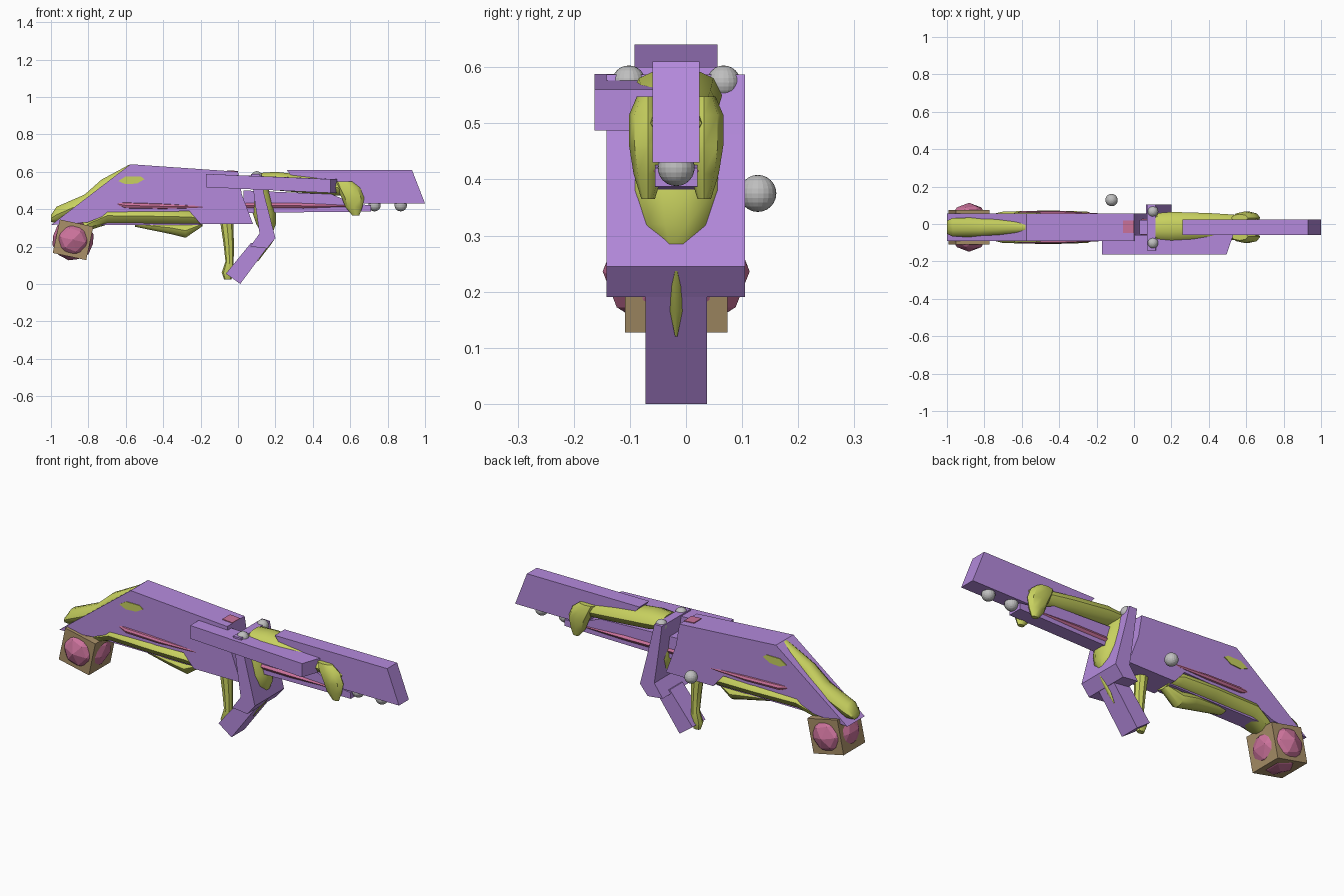
import bpy, bmesh, math
from mathutils import Matrix

CY = -0.0175  # symmetry plane of the main body


def material(name, rgb):
    m = bpy.data.materials.new(name)
    m.diffuse_color = (*rgb, 1)
    return m


PURPLE = material("purple shell", (0.46, 0.255, 0.72))
OLIVE = material("olive yellow", (0.58, 0.64, 0.115))
PINK = material("pink", (0.60, 0.17, 0.33))
TAN = material("tan", (0.40, 0.28, 0.14))
GREY = material("grey", (0.52, 0.52, 0.52))


def finish(bm, name, mat, angle=None):
    bmesh.ops.recalc_face_normals(bm, faces=bm.faces[:])
    me = bpy.data.meshes.new(name)
    bm.to_mesh(me)
    bm.free()
    me.materials.append(mat)
    ob = bpy.data.objects.new(name, me)
    bpy.context.collection.objects.link(ob)
    if angle:
        bpy.context.view_layer.objects.active = ob
        ob.select_set(True)
        bpy.ops.object.shade_smooth_by_angle(angle=math.radians(angle))
        ob.select_set(False)
    return ob


def prism(name, profile, y0, y1, mat):
    """Extrude an (x, z) outline from y0 to y1."""
    bm = bmesh.new()
    f = bm.faces.new([bm.verts.new((x, y0, z)) for x, z in profile])
    ex = bmesh.ops.extrude_face_region(bm, geom=[f])
    for v in ex["geom"]:
        if isinstance(v, bmesh.types.BMVert):
            v.co.y = y1
    return finish(bm, name, mat)


def loft(name, stations, mat, along="x", y=CY, n=10):
    """Skin elliptical rings (x, z, half y, half size across)."""
    bm = bmesh.new()
    rings = []
    for x, z, hy, h in stations:
        ring = []
        for i in range(n):
            a = 2 * math.pi * i / n
            s, c = h * math.sin(a), hy * math.cos(a)
            p = (x, y + c, z + s) if along == "x" else (x + s, y + c, z)
            ring.append(bm.verts.new(p))
        rings.append(ring)
    for a, b in zip(rings, rings[1:]):
        for i in range(n):
            bm.faces.new((a[i], a[(i + 1) % n], b[(i + 1) % n], b[i]))
    bm.faces.new(rings[0])
    bm.faces.new(rings[-1])
    return finish(bm, name, mat, 40)


def ball(name, x, y, z, r):
    bm = bmesh.new()
    bmesh.ops.create_uvsphere(bm, u_segments=20, v_segments=12, radius=r,
                              matrix=Matrix.Translation((x, y, z)))
    finish(bm, name, GREY)


# Main body shell
prism("main_body", [(-1, 0.315), (-0.575, 0.64), (0, 0.60), (0.02, 0.48), (0.08, 0.32),
                    (-0.2, 0.32), (-0.26, 0.39), (-0.68, 0.38), (-0.8, 0.33)],
      CY - 0.074, CY + 0.074, PURPLE)
prism("belly_plate", [(-0.8, 0.335), (-0.2, 0.33), (-0.2, 0.315), (-0.8, 0.315)],
      CY - 0.045, CY + 0.045, PURPLE)
prism("top_inset", [(-0.06, 0.60), (-0.06, 0.608), (0, 0.604), (0, 0.58)],
      CY - 0.03, CY + 0.035, PINK)

# Olive padding along the sloping back
loft("rear_pad", [(-1, 0.35, 0.035, 0.02), (-0.97, 0.37, 0.05, 0.045), (-0.82, 0.435, 0.052, 0.045),
                  (-0.73, 0.51, 0.045, 0.05), (-0.58, 0.61, 0.03, 0.03)], OLIVE)
# Olive belly and its rounded bump
loft("belly", [(-0.86, 0.29, 0.03, 0.02), (-0.78, 0.33, 0.065, 0.04), (-0.70, 0.365, 0.084, 0.05),
               (-0.45, 0.362, 0.09, 0.047), (-0.25, 0.358, 0.084, 0.045),
               (-0.19, 0.34, 0.06, 0.03)], OLIVE)
loft("belly_bump", [(-0.55, 0.32, 0.03, 0.015), (-0.36, 0.30, 0.05, 0.035),
                    (-0.28, 0.285, 0.045, 0.04), (-0.19, 0.32, 0.025, 0.012)], OLIVE)

for side in (-1, 1):
    tag = "near" if side < 0 else "far"
    # Pink seam and lens-shaped window on each flank
    loft("flank_seam_" + tag, [(-0.66, 0.43, 0.004, 0.005), (-0.6, 0.42, 0.02, 0.018),
                               (-0.4, 0.415, 0.022, 0.016), (-0.1, 0.41, 0.003, 0.003)],
         PINK, y=CY + side * 0.066, n=8)
    y = CY + side * 0.074
    prism("flank_window_" + tag, [(-0.64, 0.55), (-0.60, 0.575), (-0.52, 0.575), (-0.50, 0.56),
                                  (-0.54, 0.537), (-0.60, 0.533)], y, y + side * 0.004, OLIVE)
    # Drooping claw at the end of the front arm
    loft("arm_claw_" + tag, [(0.565, 0.548, 0.02, 0.045), (0.59, 0.515, 0.034, 0.062),
                             (0.615, 0.46, 0.034, 0.06), (0.62, 0.41, 0.026, 0.045),
                             (0.63, 0.365, 0.012, 0.018)], OLIVE, "z", CY + side * 0.05, 8)

# Flat plate along the near side, with slanted front end
plate = prism("side_plate", [(-0.17, 0.588), (0.53, 0.56), (0.53, 0.487), (-0.17, 0.517)],
              -0.163, -0.06, PURPLE)
for v in plate.data.vertices:
    if v.co.x > 0 and v.co.y < -0.1:
        v.co.x = 0.495

# Upper and lower barrels
prism("upper_barrel", [(0.26, 0.61), (0.93, 0.61), (1.0, 0.43), (0.58, 0.43), (0.50, 0.54),
                       (0.30, 0.56)], CY - 0.042, CY + 0.042, PURPLE)
prism("lower_barrel", [(0.03, 0.50), (0.5, 0.48), (0.62, 0.43), (0.71, 0.42), (0.71, 0.387),
                       (0.03, 0.38)], CY - 0.038, CY + 0.038, PURPLE)
loft("barrel_rod", [(0.04, 0.42, 0.044, 0.03), (0.35, 0.418, 0.046, 0.025),
                    (0.66, 0.415, 0.04, 0.014)], PINK)

# Olive front arm and the curved palm guard below it
loft("front_arm", [(0.115, 0.555, 0.075, 0.04), (0.2, 0.55, 0.082, 0.052), (0.4, 0.53, 0.076, 0.05),
                   (0.53, 0.515, 0.068, 0.045), (0.66, 0.50, 0.045, 0.03)], OLIVE)
loft("palm_guard", [(0.11, 0.58, 0.07, 0.03), (0.13, 0.48, 0.082, 0.045), (0.14, 0.38, 0.084, 0.065),
                    (0.15, 0.32, 0.065, 0.055), (0.155, 0.28, 0.035, 0.035),
                    (0.16, 0.25, 0.008, 0.01)], OLIVE, "z")

# Wide bent bracket with the narrow handle below
prism("grip_bracket", [(0.07, 0.587), (0.115, 0.587), (0.14, 0.48), (0.20, 0.245), (0.155, 0.19),
                       (0.065, 0.20), (0.115, 0.27), (0.09, 0.44)], CY - 0.124, CY + 0.123, PURPLE)
prism("handle", [(0.16, 0.20), (0.012, 0), (-0.065, 0.055), (0.07, 0.22)],
      CY - 0.055, CY + 0.055, PURPLE)
loft("handle_ridge", [(0.105, 0.12, 0.002, 0.002), (0.135, 0.165, 0.011, 0.006),
                      (0.17, 0.21, 0.009, 0.006), (0.192, 0.237, 0.003, 0.002)], OLIVE, "z", n=8)
# Olive trigger with small foot
loft("trigger", [(-0.06, 0.33, 0.03, 0.035), (-0.05, 0.22, 0.026, 0.028),
                 (-0.045, 0.12, 0.022, 0.022), (-0.055, 0.06, 0.028, 0.032),
                 (-0.055, 0.025, 0.014, 0.02)], OLIVE, "z", n=8)

# Tan block at the rear with a faceted pink core bulging through its faces
place = Matrix.Translation((-0.882, CY, 0.236)) @ Matrix.Rotation(math.radians(12), 4, "Y")
bm = bmesh.new()
bmesh.ops.create_cube(bm, size=0.183, matrix=place)
finish(bm, "rear_block", TAN)
bm = bmesh.new()
bmesh.ops.create_icosphere(bm, subdivisions=2, radius=1,
                           matrix=place @ Matrix.Diagonal((0.114, 0.131, 0.112, 1)))
finish(bm, "rear_core", PINK)

# Grey knobs
for name, x, y, z, r in (("flank_knob", -0.12, 0.128, 0.375, 0.033),
                         ("top_knob_far", 0.10, 0.067, 0.573, 0.03),
                         ("top_knob_near", 0.10, -0.102, 0.573, 0.03),
                         ("barrel_knob_rear", 0.73, CY, 0.421, 0.033),
                         ("barrel_knob_front", 0.87, CY, 0.421, 0.033)):
    ball(name, x, y, z, r)
